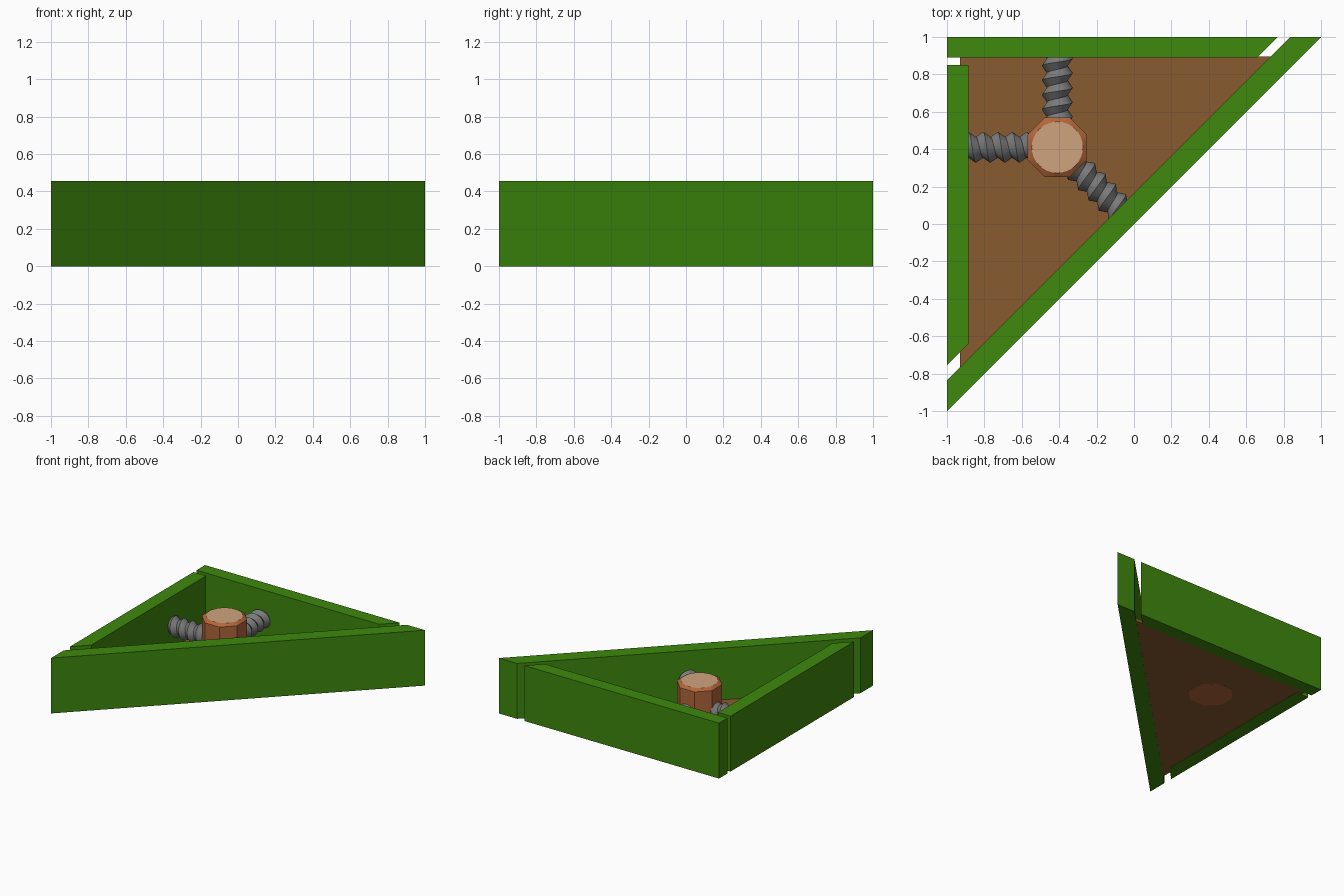
import bpy, bmesh, math
from mathutils import Matrix, Vector

if "Cube" in bpy.data.objects:
    bpy.data.objects.remove(bpy.data.objects["Cube"])


def mat(name, rgb):
    lin = [(c / 255 / 12.92) if c < 10 else ((c / 255 + 0.055) / 1.055) ** 2.4 for c in rgb]
    m = bpy.data.materials.new(name)
    m.diffuse_color = (*lin, 1)
    m.use_nodes = True
    m.node_tree.nodes["Principled BSDF"].inputs["Base Color"].default_value = m.diffuse_color
    return m


green = mat("green", (62, 136, 13))
brown = mat("floor brown", (137, 91, 47))
copper = mat("copper", (178, 102, 58))
tan = mat("tan", (208, 163, 126))
grey = mat("grey", (122, 122, 122))


def make(name, bm, mats):
    bmesh.ops.recalc_face_normals(bm, faces=bm.faces)
    me = bpy.data.meshes.new(name)
    bm.to_mesh(me)
    bm.free()
    for m in mats:
        me.materials.append(m)
    ob = bpy.data.objects.new(name, me)
    bpy.context.collection.objects.link(ob)
    return ob


def slab(name, pts, z0, z1, m):
    """Extrude a plan outline from z0 to z1."""
    bm = bmesh.new()
    f = bm.faces.new([bm.verts.new((x, y, z0)) for x, y in pts])
    ext = bmesh.ops.extrude_face_region(bm, geom=[f])["geom"]
    bmesh.ops.translate(bm, vec=(0, 0, z1 - z0),
                        verts=[v for v in ext if isinstance(v, bmesh.types.BMVert)])
    make(name, bm, [m])


def smooth(ob, angle):
    bpy.ops.object.select_all(action='DESELECT')
    ob.select_set(True)
    bpy.context.view_layer.objects.active = ob
    bpy.ops.object.shade_smooth_by_angle(angle=math.radians(angle))


# Three walls with mitred ends and gaps at the corners
H = 0.455
slab("back_wall", [(-1, 1), (-1, 0.89), (0.66, 0.89), (0.77, 1)], 0, H, green)
slab("left_wall", [(-1, 0.85), (-1, -0.755), (-0.885, -0.64), (-0.885, 0.85)], 0, H, green)
slab("diagonal_wall", [(-1, -1), (1, 1), (0.835, 1), (-1, -0.835)], 0, H, green)

# Floor
slab("floor", [(-0.93, 0.895), (-0.93, -0.775), (0.74, 0.895)], 0.002, 0.03, brown)

# Octagonal post whose top is chamfered to a round pale cap
CX, CY, N = -0.41, 0.41, 32


def octagon(a):
    k = (a + math.pi / 8) % (math.pi / 4) - math.pi / 8
    return 0.16 / math.cos(k)


bm = bmesh.new()
rings = []
for z, rad in ((0.001, octagon), (0.407, octagon), (0.425, lambda a: 0.137)):
    rings.append([bm.verts.new((CX + rad(a) * math.cos(a), CY + rad(a) * math.sin(a), z))
                  for a in (2 * math.pi * i / N for i in range(N))])
for lo, hi in zip(rings, rings[1:]):
    for i in range(N):
        j = (i + 1) % N
        bm.faces.new((lo[i], lo[j], hi[j], hi[i]))
bm.faces.new(rings[0][::-1])
bm.faces.new(rings[-1]).material_index = 1
smooth(make("post", bm, [copper, tan]), 30)

# Threaded rods: rows follow a helix, crest and root alternating
PITCH, SEG, ROWS = 0.078, 20, 11


def rod(name, angle):
    bm = bmesh.new()
    rows = []
    for j in range(ROWS):
        r = 0.083 if j % 2 else 0.056
        row = []
        for i in range(SEG):
            a = 2 * math.pi * i / SEG
            t = 0.085 + PITCH * (j / 2 + i / SEG)
            row.append(bm.verts.new((t, r * math.cos(a), r * math.sin(a))))
        rows.append(row)
    for j in range(ROWS - 1):
        for i in range(SEG):
            if i < SEG - 1:
                bm.faces.new((rows[j][i], rows[j][i + 1], rows[j + 1][i + 1], rows[j + 1][i]))
            elif j + 3 < ROWS:  # one turn later is two rows further along
                bm.faces.new((rows[j][i], rows[j + 2][0], rows[j + 3][0], rows[j + 1][i]))
    bm.transform(Matrix.Translation(Vector((CX, CY, 0.215))) @ Matrix.Rotation(angle, 4, 'Z'))
    smooth(make(name, bm, [grey]), 35)


rod("back_rod", math.pi / 2)
rod("left_rod", math.pi)
rod("diagonal_rod", -math.pi / 4)
